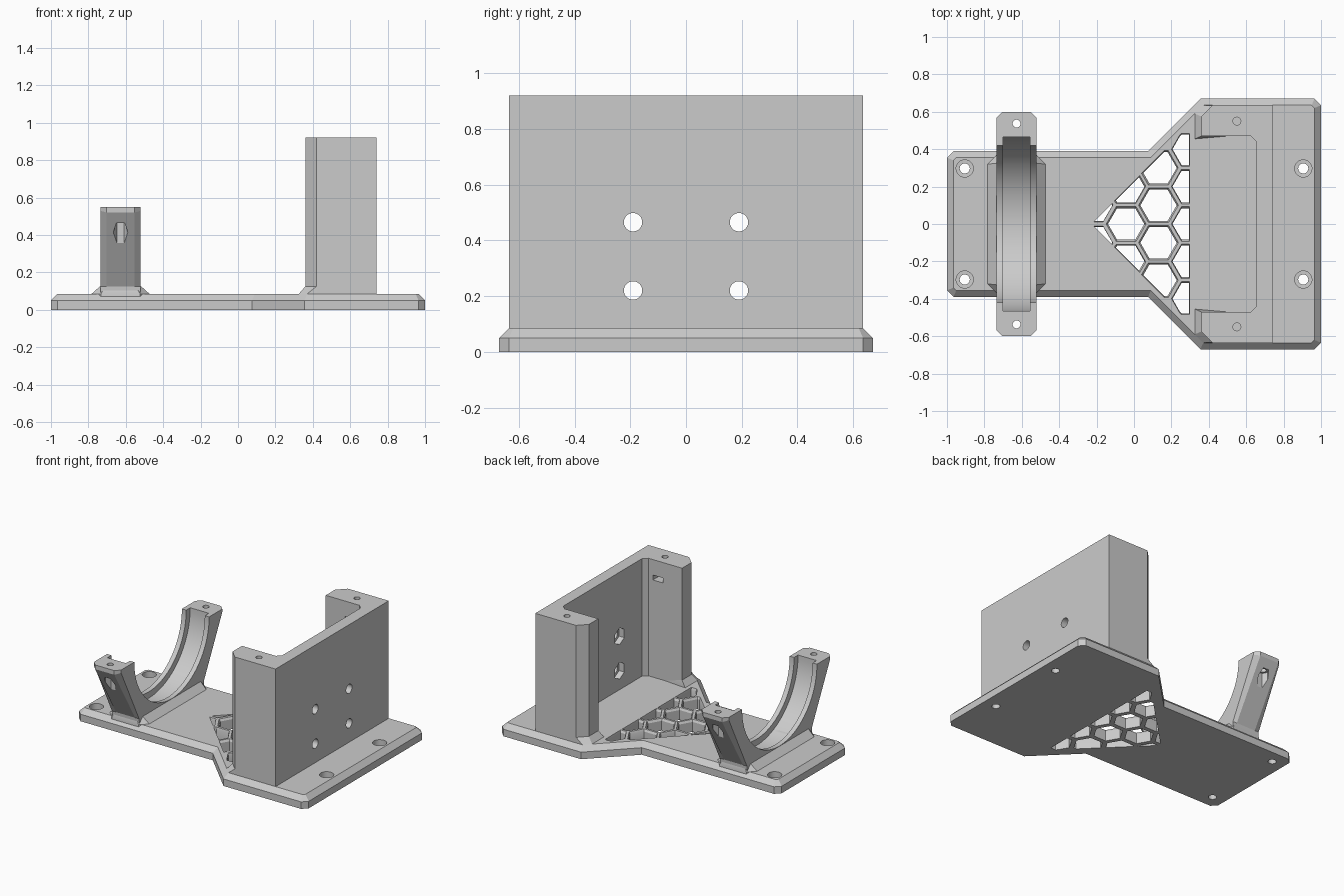
import bpy, bmesh, math
from mathutils import Vector

cube = bpy.data.objects.get("Cube")
if cube:
    bpy.data.objects.remove(cube)

grey = bpy.data.materials.new("plain grey")
grey.use_nodes = True
grey.diffuse_color = (0.6, 0.6, 0.6, 1)
grey.node_tree.nodes["Principled BSDF"].inputs["Base Color"].default_value = (0.6, 0.6, 0.6, 1)


def make(name, shells, bevel=None):
    """Build an object from shells; each shell is a stack of equal loops, capped."""
    bm = bmesh.new()
    for loops in shells:
        rings = [[bm.verts.new(p) for p in loop] for loop in loops]
        n = len(rings[0])
        bm.faces.new(rings[0][::-1])
        bm.faces.new(rings[-1])
        for a, b in zip(rings, rings[1:]):
            for i in range(n):
                j = (i + 1) % n
                bm.faces.new((a[i], a[j], b[j], b[i]))
    bmesh.ops.recalc_face_normals(bm, faces=bm.faces)
    if bevel:
        width, rule = bevel
        edges = [e for e in bm.edges if rule(e)]
        bmesh.ops.bevel(bm, geom=edges, offset=width, segments=1, affect='EDGES')
    mesh = bpy.data.meshes.new(name)
    bm.to_mesh(mesh)
    bm.free()
    obj = bpy.data.objects.new(name, mesh)
    mesh.materials.append(grey)
    bpy.context.collection.objects.link(obj)
    return obj


def at_z(points, z):
    return [(x, y, z) for x, y in points]


def at_x(points, x):
    return [(x, y, z) for y, z in points]


def circle(cx, cy, r, n=32):
    return [(cx + r * math.cos(math.tau * i / n), cy + r * math.sin(math.tau * i / n)) for i in range(n)]


def mirrored(half):
    """Close a half outline (second coordinate positive) across the axis."""
    return half + [(x, -y) for x, y in reversed(half)]


def cut(obj, shells):
    """Subtract shells that do not touch each other."""
    cutter = make("cutter", shells)
    cutter.hide_render = True
    mod = obj.modifiers.new("cut", 'BOOLEAN')
    mod.operation, mod.solver, mod.object = 'DIFFERENCE', 'EXACT', cutter
    bpy.context.view_layer.objects.active = obj
    bpy.ops.object.modifier_apply(modifier=mod.name)
    bpy.data.objects.remove(cutter)


def clip(poly, px, py, nx, ny):
    """Keep the part of a convex polygon behind a line."""
    out = []
    for a, b in zip(poly, poly[1:] + poly[:1]):
        da = (a[0] - px) * nx + (a[1] - py) * ny
        db = (b[0] - px) * nx + (b[1] - py) * ny
        if da <= 0:
            out.append(a)
        if da * db < 0:
            t = da / (da - db)
            out.append((a[0] + t * (b[0] - a[0]), a[1] + t * (b[1] - a[1])))
    return out


def scaled(poly, k):
    cx = sum(p[0] for p in poly) / len(poly)
    cy = sum(p[1] for p in poly) / len(poly)
    return [(cx + k * (x - cx), cy + k * (y - cy)) for x, y in poly]


# Base plate with chamfered upper rim
TOP = 0.085
lower = mirrored([(-1, .355), (-.965, .39), (.075, .39), (.355, .67), (.965, .67), (1, .635)])
upper = mirrored([(-.965, .34), (-.95, .355), (.09, .355), (.37, .635), (.95, .635), (.965, .62)])
base = make("base_plate", [[at_z(lower, 0), at_z(lower, .05), at_z(upper, TOP)]])

# Honeycomb openings, clipped to the plate border
cells = []
for col in (-4, -1, 0, 1, 2, 3):
    for row in range(-3, 4):
        x, y = -.215 + .173 * col, .2 * row + (0 if col % 2 else .1)
        if col == -4 and abs(y) > .15:
            continue
        poly = circle(x, y, .1, 6)
        left = -.935 if col == -4 else -.445
        lines = [(left, 0, -1, 0), (.295, 0, 1, 0)]
        for s in (1, -1):
            lines += [(.1, .325 * s, -.414, s), (.1, .325 * s, -.7, .7 * s), (0, .48 * s, 0, s)]
            if col < 2:
                lines.append((0, .325 * s, 0, s))
        lines = [l for l in lines if l[2] != -.414]
        for line in lines:
            poly = clip(poly, *line) if poly else poly
        if len(poly) > 2 and max(p[1] for p in poly) - min(p[1] for p in poly) > .05:
            cells.append([at_z(scaled(poly, .97), -.1), at_z(scaled(poly, .97), .07),
                          at_z(scaled(poly, 1.1), .09)])
cut(base, cells)

# Counterbored mounting holes
corners = [(x, y) for x in (-.905, .905) for y in (-.297, .297)]
cut(base, [[at_z(circle(x, y, .027), -.1), at_z(circle(x, y, .027), .04),
            at_z(circle(x, y, .046), .041), at_z(circle(x, y, .046), .2)] for x, y in corners])

# Upright U-shaped bracket
u_half = [(.74, .635), (.42, .635), (.36, .575), (.36, .47), (.625, .47), (.655, .44)]
u_shape = mirrored(u_half)
bracket = make("motor_bracket", [[at_z(u_shape, .06), at_z(u_shape, .92)]])
bolts = [(y, z) for y in (-.19, .19) for z in (.22, .465)]
cut(bracket, [[at_x(circle(y, z, .033), .9), at_x(circle(y, z, .033), .69)] for y, z in bolts])
hexes = [[(y, z) for z, y in circle(z0, y0, .06, 6)] for y0, z0 in bolts]
cut(bracket, [[at_x(h, .695), at_x(h, .6)] for h in hexes])
for s in (1, -1):
    cut(bracket, [[at_z(circle(.55, .55 * s, .021), .7), at_z(circle(.55, .55 * s, .021), 1)]])
    slot = [(.51, .4 * s), (.59, .4 * s), (.59, .57 * s), (.55, .595 * s), (.51, .57 * s)]
    cut(bracket, [[at_z(slot, .775), at_z(slot, .81)]])

# Sloped feet under the bracket arms
for side, s in (("left", 1), ("right", -1)):
    foot = [(.325, .455), (.325, .59), (.37, .635), (.5, .635), (.5, .47)]
    neck = [(.36, .47), (.36, .575), (.42, .634), (.5, .634), (.5, .471)]
    foot, neck = ([(x, y * s) for x, y in p] for p in (foot, neck))
    make("bracket_foot_" + side, [[at_z(foot, .06), at_z(foot, TOP), at_z(neck, .125)]])

# Cradle: flared arms joined by a grooved half ring
CX, HALF, RIM = -.628, .107, .55
arm = [(.36, .04), (.365, .125), (.6, .52), (.6, RIM)]
profile = arm + [(-y, z) for y, z in reversed(arm)]


def outer_edge(e):
    a, b = (v.co for v in e.verts)
    mid = (a + b) / 2
    return abs(a.x - b.x) < .001 and abs(mid.y) > .4 and mid.z < RIM - .001


cradle = make("ring_cradle", [[at_x(profile, CX - HALF), at_x(profile, CX + HALF)]],
              bevel=(.032, outer_edge))

# Sloped foot around the cradle
def octagon(hx, hy, c):
    pts = [(hx - c, hy), (hx, hy - c), (hx, c - hy), (hx - c, -hy)]
    return [(CX + x, y) for x, y in pts] + [(CX - x, y) for x, y in reversed(pts)]


cradle_foot = make("cradle_foot", [[at_z(octagon(.155, .37, .05), .06), at_z(octagon(.155, .37, .05), TOP),
                                    at_z(octagon(HALF, .355, .03), .128)]])

# Ring seat and its deeper centre groove
for part in (cradle, cradle_foot):
    for radius, half in ((.42, .4), (.465, .073)):
        ring = circle(0, RIM, radius, 96)
        cut(part, [[at_x(ring, CX - half), at_x(ring, CX + half)]])

# Screw holes and nut pockets in the cradle ends
for s in (1, -1):
    pocket = circle(CX, .537 * s, .039, 6)
    hole = circle(CX, .537 * s, .021)
    cut(cradle, [[at_z(pocket, .3), at_z(pocket, .465)]])
    cut(cradle, [[at_z(hole, .44), at_z(hole, .7)]])

# Smooth the round surfaces, keep edges crisp
for obj in bpy.context.view_layer.objects:
    obj.select_set(obj.type == 'MESH')
bpy.context.view_layer.objects.active = base
bpy.ops.object.shade_smooth_by_angle(angle=math.radians(25))
